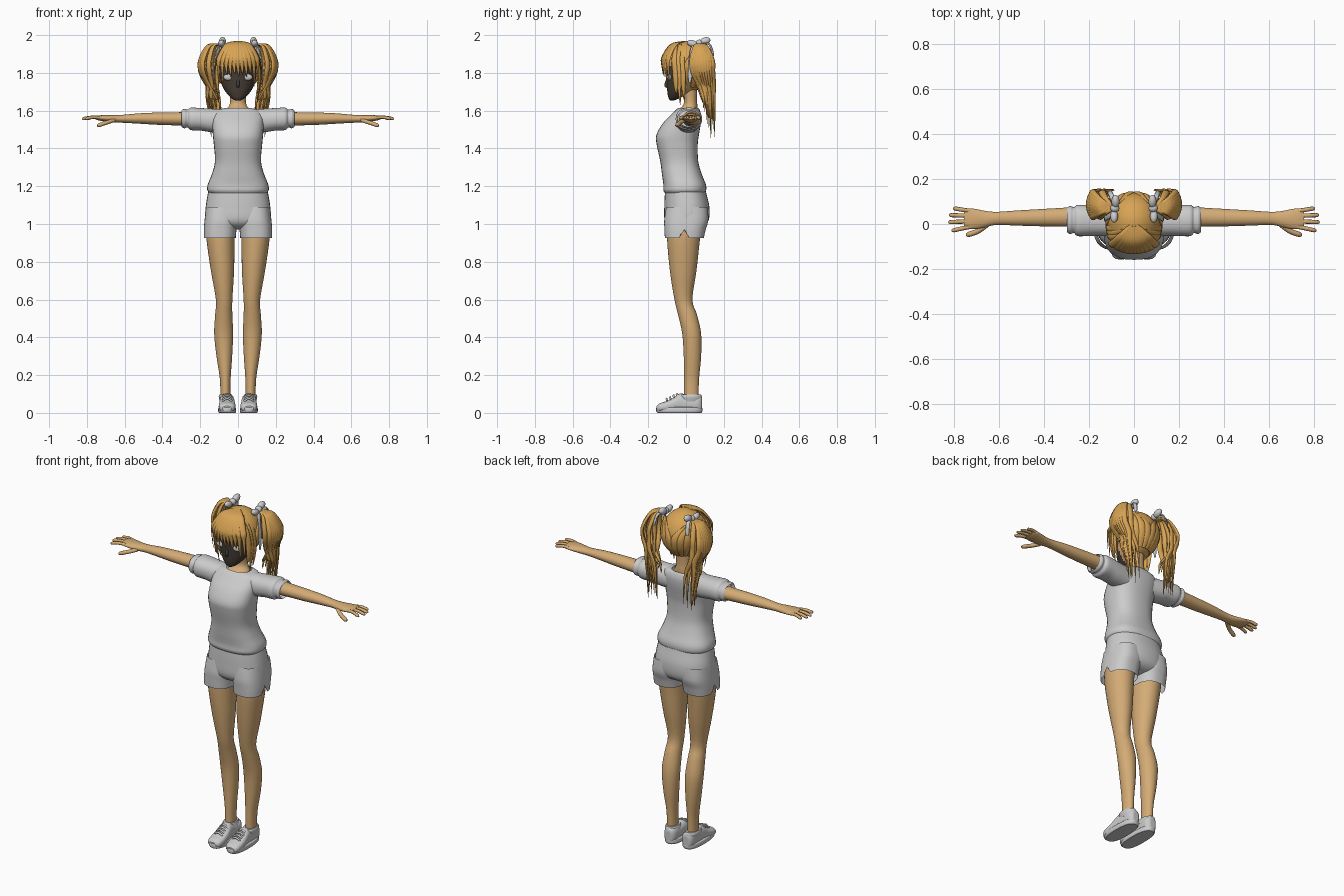
import bpy, bmesh, math, random
from mathutils import Vector, Matrix

random.seed(4)


def material(name, rgb):
    m = bpy.data.materials.new(name)
    m.diffuse_color = (*rgb, 1)
    return m


SKIN = material("skin", (0.66, 0.41, 0.18))
HAIR = material("hair", (0.68, 0.37, 0.09))
DARK = material("face_dark", (0.06, 0.045, 0.035))


def smooth_path(rows, sub):
    """Catmull-Rom interpolation of equal-length rows."""
    rows = [Vector(r) for r in rows]
    out = []
    for i in range(len(rows) - 1):
        p0, p1, p2, p3 = rows[max(i - 1, 0)], rows[i], rows[i + 1], rows[min(i + 2, len(rows) - 1)]
        for k in range(sub):
            t = k / sub
            out.append(p1 + (p2 - p0) * (t / 2) + (2 * p0 - 5 * p1 + 4 * p2 - p3) * (t * t / 2)
                       + (3 * p1 - p0 - 3 * p2 + p3) * (t ** 3 / 2))
    return out + [rows[-1]]


def skin_rings(bm, rings, caps):
    vs = [[bm.verts.new(p) for p in r] for r in rings]
    n = len(vs[0])
    for a, b in zip(vs, vs[1:]):
        for i in range(n):
            bm.faces.new((a[i], a[(i + 1) % n], b[(i + 1) % n], b[i]))
    if caps:
        bm.faces.new(vs[0])
        bm.faces.new(vs[-1])


def loft(bm, axis, secs, e=2.0, n=32, sub=4, caps=True):
    """Sections are (position on axis, low/high of 1st cross axis, low/high of 2nd)."""
    rings = []
    for t, a0, a1, b0, b1 in smooth_path(secs, sub):
        ring = []
        for i in range(n):
            c, s = math.cos(math.tau * i / n), math.sin(math.tau * i / n)
            a = (a0 + a1) / 2 + (a1 - a0) / 2 * math.copysign(abs(c) ** (2 / e), c)
            b = (b0 + b1) / 2 + (b1 - b0) / 2 * math.copysign(abs(s) ** (2 / e), s)
            ring.append({"x": (t, a, b), "y": (a, t, b), "z": (a, b, t)}[axis])
        rings.append(ring)
    skin_rings(bm, rings, caps)


def strand(bm, pts, width, thick, hub=(0, 0.01, 1.83), taper=True, n=8, sub=5):
    """Flat lock along a path, its broad side facing away from hub."""
    path = smooth_path(pts, sub)
    rings = []
    for i, p in enumerate(path):
        t = (path[min(i + 1, len(path) - 1)] - path[max(i - 1, 0)]).normalized()
        nrm = p - Vector(hub)
        nrm = (nrm - t * nrm.dot(t)).normalized()
        side = t.cross(nrm)
        s = i / (len(path) - 1)
        k = (min(1, 0.5 + 2 * s) * min(1, 0.06 + 2.2 * (1 - s))) if taper else min(1, 0.5 + 4 * (1 - s))
        rings.append([p + side * (width * k * math.cos(math.tau * j / n))
                      + nrm * (thick * k * math.sin(math.tau * j / n)) for j in range(n)])
    skin_rings(bm, rings, True)


def ball(bm, c, r, rot=0):
    m = Matrix.Translation(c) @ Matrix.Rotation(rot, 4, "X") @ Matrix.Diagonal((*r, 1))
    bmesh.ops.create_uvsphere(bm, u_segments=24, v_segments=14, radius=1, matrix=m)


def finish(name, bm, mat=None, mirror=False):
    bmesh.ops.recalc_face_normals(bm, faces=bm.faces)
    for f in bm.faces:
        f.smooth = len(f.verts) <= 4
    me = bpy.data.meshes.new(name)
    bm.to_mesh(me)
    bm.free()
    ob = bpy.data.objects.new(name, me)
    bpy.context.collection.objects.link(ob)
    if mat:
        me.materials.append(mat)
    if mirror:
        ob.modifiers.new("mirror", "MIRROR").use_mirror_merge = False
    return ob


def lofted(name, axis, secs, mat=None, mirror=False, **kw):
    bm = bmesh.new()
    loft(bm, axis, secs, **kw)
    return finish(name, bm, mat, mirror)


# shirt body and sleeves
lofted("shirt", "z", [
    (1.165, -.153, .153, -.113, .10), (1.18, -.163, .163, -.12, .107), (1.21, -.16, .16, -.12, .105),
    (1.26, -.14, .14, -.127, .085), (1.33, -.122, .122, -.136, .065), (1.42, -.128, .128, -.155, .062),
    (1.47, -.133, .133, -.157, .068), (1.53, -.136, .136, -.125, .078), (1.575, -.134, .134, -.083, .08),
    (1.602, -.115, .115, -.056, .073), (1.613, -.07, .07, -.043, .066)], e=2.5, caps=False)
lofted("sleeve", "x", [
    (.08, -.055, .07, 1.48, 1.608), (.15, -.053, .078, 1.487, 1.611), (.2, -.053, .083, 1.495, 1.614),
    (.25, -.054, .085, 1.497, 1.616), (.267, -.04, .075, 1.511, 1.605), (.284, -.045, .08, 1.506, 1.61),
    (.298, -.036, .073, 1.514, 1.602)], mirror=True, e=2.2, caps=False)

# shorts: hips and legs with a side notch
lofted("shorts_hips", "z", [
    (1.195, -.153, .153, -.108, .1), (1.16, -.16, .16, -.112, .108), (1.09, -.171, .171, -.115, .124),
    (1.02, -.173, .173, -.113, .12), (.985, -.14, .14, -.085, .09), (.972, -.06, .06, -.04, .04)], e=2.3)
bm = bmesh.new()
loft(bm, "z", [(1.09, .0, .168, -.105, .115), (1.02, .002, .177, -.115, .118),
               (.97, .008, .181, -.114, .104), (.925, .012, .181, -.112, .094)],
     e=2.5, n=64, sub=8, caps=False)
for v in bm.verts:
    if v.co.x > .14 and abs(v.co.y + .01) < .025:
        v.co.z = max(v.co.z, .925 + .05 * (1 - abs(v.co.y + .01) / .025))
finish("shorts_leg", bm, None, True)

# bare legs, arms and neck
lofted("leg", "z", [
    (1.0, .014, .165, -.095, .085), (.92, .018, .167, -.1, .074), (.75, .021, .143, -.085, .055),
    (.6, .03, .117, -.061, .034), (.52, .03, .121, -.042, .058), (.42, .026, .126, -.02, .08),
    (.3, .031, .114, -.012, .08), (.18, .039, .096, -.01, .069), (.07, .04, .093, -.01, .066)],
    SKIN, True)
lofted("arm", "x", [
    (.2, -.02, .08, 1.515, 1.6), (.3, -.012, .073, 1.521, 1.592), (.42, -.01, .066, 1.525, 1.59),
    (.52, -.007, .06, 1.531, 1.586), (.61, -.004, .054, 1.536, 1.578), (.66, -.014, .058, 1.537, 1.577),
    (.70, -.022, .066, 1.542, 1.577), (.735, -.022, .07, 1.548, 1.575), (.755, -.012, .062, 1.554, 1.572)],
    SKIN, True)
lofted("neck", "z", [
    (1.56, -.085, .085, -.075, .06), (1.6, -.066, .066, -.045, .06), (1.628, -.046, .046, -.016, .06),
    (1.66, -.041, .041, -.012, .058), (1.72, -.045, .045, -.03, .06)], SKIN)

# fingers and thumb
bm = bmesh.new()
for y0, y1, tip in [(-.012, -.03, .81), (.012, .008, .825), (.036, .04, .822), (.058, .07, .803)]:
    strand(bm, [(.725, y0, 1.563), ((.73 + tip) / 2, (y0 + y1) / 2, 1.565), (tip, y1, 1.556)],
           .0095, .0085, (.77, .02, 1), False)
strand(bm, [(.655, -.004, 1.55), (.695, -.032, 1.537), (.745, -.05, 1.52)], .012, .011, (.7, 0, 1), False)
finish("fingers", bm, SKIN, True)

# shoes: sole, upper, collar and laces
lofted("shoe_sole", "z", [(0, .014, .1, -.15, .08), (.008, .01, .105, -.158, .086),
                          (.026, .012, .104, -.158, .086), (.03, .018, .098, -.15, .08)], e=2.6, n=40)
bpy.data.objects["shoe_sole"].modifiers.new("mirror", "MIRROR").use_mirror_merge = False
lofted("shoe_upper", "y", [
    (-.155, .035, .082, .01, .036), (-.14, .019, .097, .006, .05), (-.11, .013, .102, .006, .06),
    (-.07, .015, .1, .006, .078), (-.03, .02, .096, .006, .103), (.02, .022, .095, .006, .09),
    (.06, .022, .094, .006, .094), (.08, .032, .085, .008, .09), (.086, .045, .072, .02, .075)],
    None, True, e=2.6)
lofted("shoe_collar", "z", [(.06, .022, .096, -.035, .085), (.085, .028, .102, -.035, .084),
                            (.098, .032, .098, -.03, .078)], None, True)
bm = bmesh.new()
for i in range(4):
    y, z = -.045 - .018 * i, .098 - .0085 * i
    strand(bm, [(.032, y, z - .01), (.058, y - .004, z + .003), (.084, y, z - .01)],
           .006, .004, (.058, 0, 0), False)
finish("shoe_laces", bm, None, True)

# head: dark face in front, skin behind
bm = bmesh.new()
loft(bm, "z", [
    (1.655, -.015, .015, -.085, -.06), (1.668, -.037, .037, -.093, -.03), (1.70, -.066, .066, -.099, .03),
    (1.74, -.087, .087, -.101, .07), (1.8, -.1, .1, -.104, .1), (1.87, -.1, .1, -.1, .11),
    (1.93, -.07, .07, -.07, .08)], n=40)
ob = finish("head", bm, SKIN)
ob.data.materials.append(DARK)
for p in ob.data.polygons:
    p.material_index = int(p.center.y < -.025)
bm = bmesh.new()
strand(bm, [(0, -.098, 1.76), (0, -.107, 1.737), (0, -.098, 1.725)], .008, .008, (0, 0, 1.74), False)
finish("nose", bm, DARK)
bm = bmesh.new()
ball(bm, (.052, -.088, 1.777), (.025, .012, .017))
finish("eye", bm, None, True)

# hair cap, open over the face
bm = bmesh.new()
ball(bm, (0, .012, 1.835), (.121, .128, .135))
gone = [f for f in bm.faces if f.calc_center_median().y < -.01 and f.calc_center_median().z < 1.84]
bmesh.ops.delete(bm, geom=gone, context="FACES")
finish("hair_cap", bm, HAIR)

# fringe locks
bm = bmesh.new()
for i in range(11):
    x = -.1 + .02 * i
    y = -.127 * math.sqrt(1 - (x / .15) ** 2)
    tip = 1.79 - .012 * (i % 2) - (.05 if abs(x) > .075 else 0)
    strand(bm, [(x * .15, -.01, 1.966), (x * .6, y * .62, 1.948), (x * .97, y * .97, 1.885),
                (x * 1.05, y, 1.84), (x * 1.03 + .004, y * .93, tip)], .018, .006)
finish("fringe", bm, HAIR)

# side locks, and combed locks at the back
bm = bmesh.new()
for dy, dx, tip in [(0, 0, 1.63), (.022, .004, 1.66), (-.018, -.004, 1.69)]:
    strand(bm, [(.05, -.03 + dy, 1.95), (.102 + dx, -.045 + dy, 1.88), (.116 + dx, -.04 + dy, 1.79),
                (.109 + dx, -.035 + dy, 1.71), (.099 + dx, -.03 + dy, tip)], .016, .006)
finish("side_locks", bm, HAIR, True)
bm = bmesh.new()
for i in range(6):
    a = math.radians(8 + 16 * i)
    s, c = math.sin(a), math.cos(a)
    strand(bm, [(.07 * s, .012 + .08 * c, 1.725), (.112 * s, .012 + .118 * c, 1.79),
                (.118 * s + .012 * c, .012 + .122 * c, 1.86), (.085, .075, 1.94)], .022, .008)
finish("back_locks", bm, HAIR, True)

# twin tails: strands loop outwards, then fall behind the shoulders
bm = bmesh.new()
for i in range(20):
    u = (i % 10) / 9
    v = random.uniform(.35, 1) if i > 9 else 1
    y = .03 + .11 * u
    bx = .115 + v * (.055 + .032 * math.sin(math.pi * (.15 + .7 * u)))
    x2 = .09 + .07 * random.random()
    y2 = .085 + .065 * u
    tip = 1.66 - .19 * min(1, u * 1.5) + random.uniform(-.02, .03)
    strand(bm, [(.088, .07, 1.945), (.088 + (bx - .088) * .62, .07 + (y - .07) * .5, 1.945),
                (bx, y, 1.87), (bx, y + .004, 1.81), (bx * .55 + .058, (y + y2) / 2 + .004, 1.745),
                (x2 + .01, y2, 1.67), (x2, y2 + .002, (1.67 + tip) / 2), (x2 - .004, y2, tip)],
           .015, .008, (.125, .085, 1.75))
finish("twin_tail", bm, HAIR, True)

# hair bows with hanging ribbons
bm = bmesh.new()
ball(bm, (.085, .07, 1.958), (.02, .018, .018))
ball(bm, (.088, .035, 1.955), (.017, .03, .018), -.3)
ball(bm, (.082, .1, 1.968), (.018, .03, .02), .35)
strand(bm, [(.09, .06, 1.955), (.112, .035, 1.925), (.127, .025, 1.85), (.13, .02, 1.75)],
       .012, .004, (.05, .03, 1.85), False)
strand(bm, [(.085, .08, 1.96), (.1, .125, 1.95), (.11, .145, 1.89)], .011, .004, (.05, .03, 1.85), False)
finish("hair_bow", bm, None, True)
